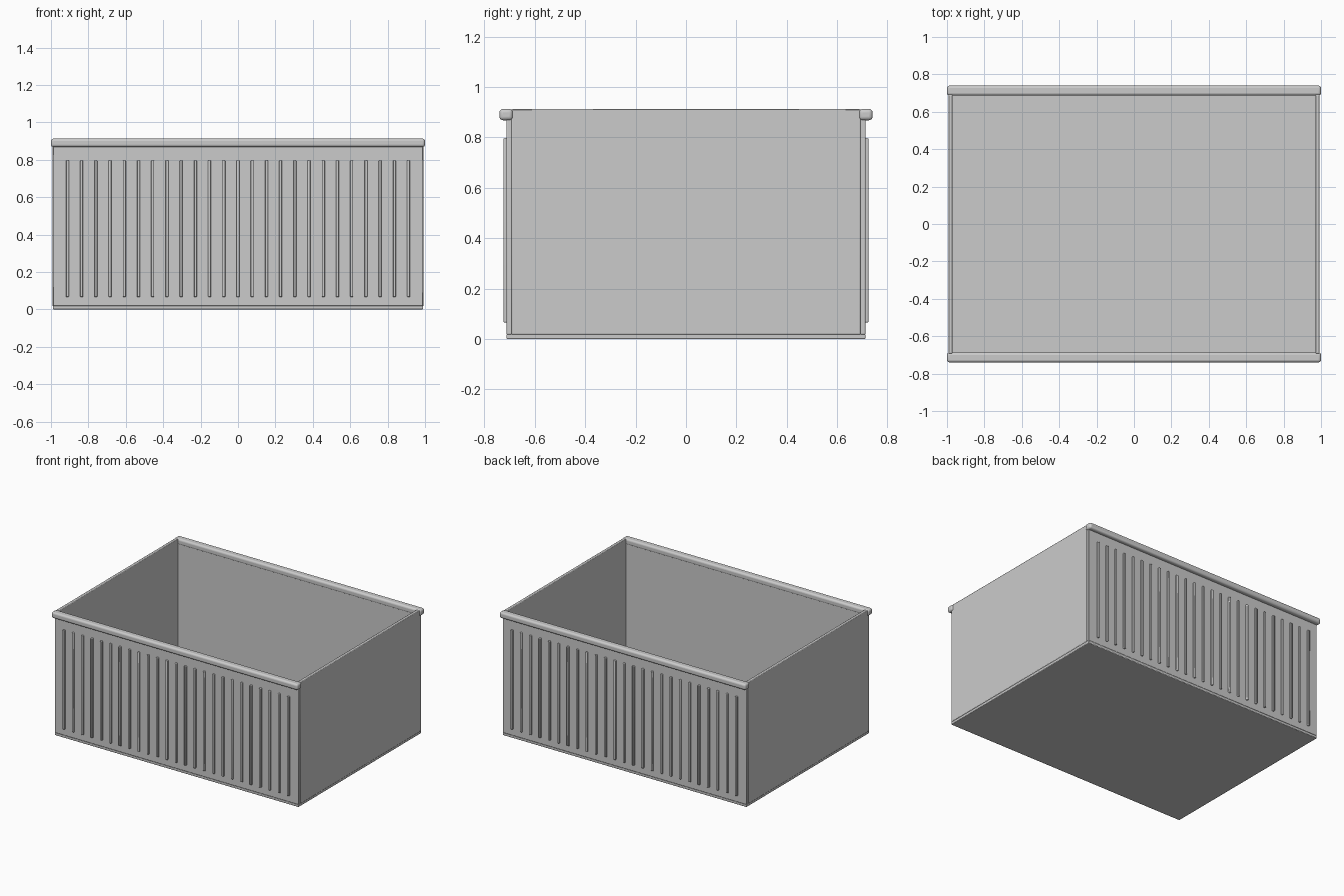
import bpy

if "Cube" in bpy.data.objects:
    bpy.data.objects.remove(bpy.data.objects["Cube"])


def box(name, lo, hi, bevel, segments=2):
    """Rounded box between two opposite corners."""
    bpy.ops.mesh.primitive_cube_add(size=1)
    ob = bpy.context.object
    ob.name = name
    ob.location = [(a + b) / 2 for a, b in zip(lo, hi)]
    ob.scale = [b - a for a, b in zip(lo, hi)]
    bpy.ops.object.transform_apply(location=False, rotation=False, scale=True)
    mod = ob.modifiers.new("rounded_edges", 'BEVEL')
    mod.width = bevel
    mod.segments = segments
    bpy.ops.object.shade_smooth_by_angle()
    return ob


def long_side(name, sign, x, y_in, y_out, z0, z1, bevel, segments=2):
    """Box lying along x on the front (-1) or back (+1) side."""
    y0, y1 = sorted((sign * y_in, sign * y_out))
    return box(name, (x[0], y0, z0), (x[1], y1, z1), bevel, segments)


# Floor plate
box("floor", (-0.99, -0.712, 0), (0.99, 0.712, 0.02), 0.004)

# End walls
for side, sign in (("left", -1), ("right", 1)):
    x0, x1 = sorted((sign * 0.97, sign * 0.992))
    box(side + "_wall", (x0, -0.692, 0.018), (x1, 0.692, 0.912), 0.004)

RIBS = 25
for side, sign in (("front", -1), ("back", 1)):
    # Long wall and its rounded top rail
    long_side(side + "_wall", sign, (-0.99, 0.99), 0.69, 0.712, 0.018, 0.9, 0.004)
    long_side(side + "_rail", sign, (-1, 1), 0.687, 0.74, 0.868, 0.913, 0.014, 4)

    # Row of vertical ribs
    first = long_side(side + "_rib", sign, (-0.92, -0.904), 0.70, 0.724, 0.066, 0.797, 0.004)
    start = first.location.x
    for i in range(1, RIBS):
        rib = first.copy()
        rib.location.x = start - 2 * start * i / (RIBS - 1)
        bpy.context.collection.objects.link(rib)
